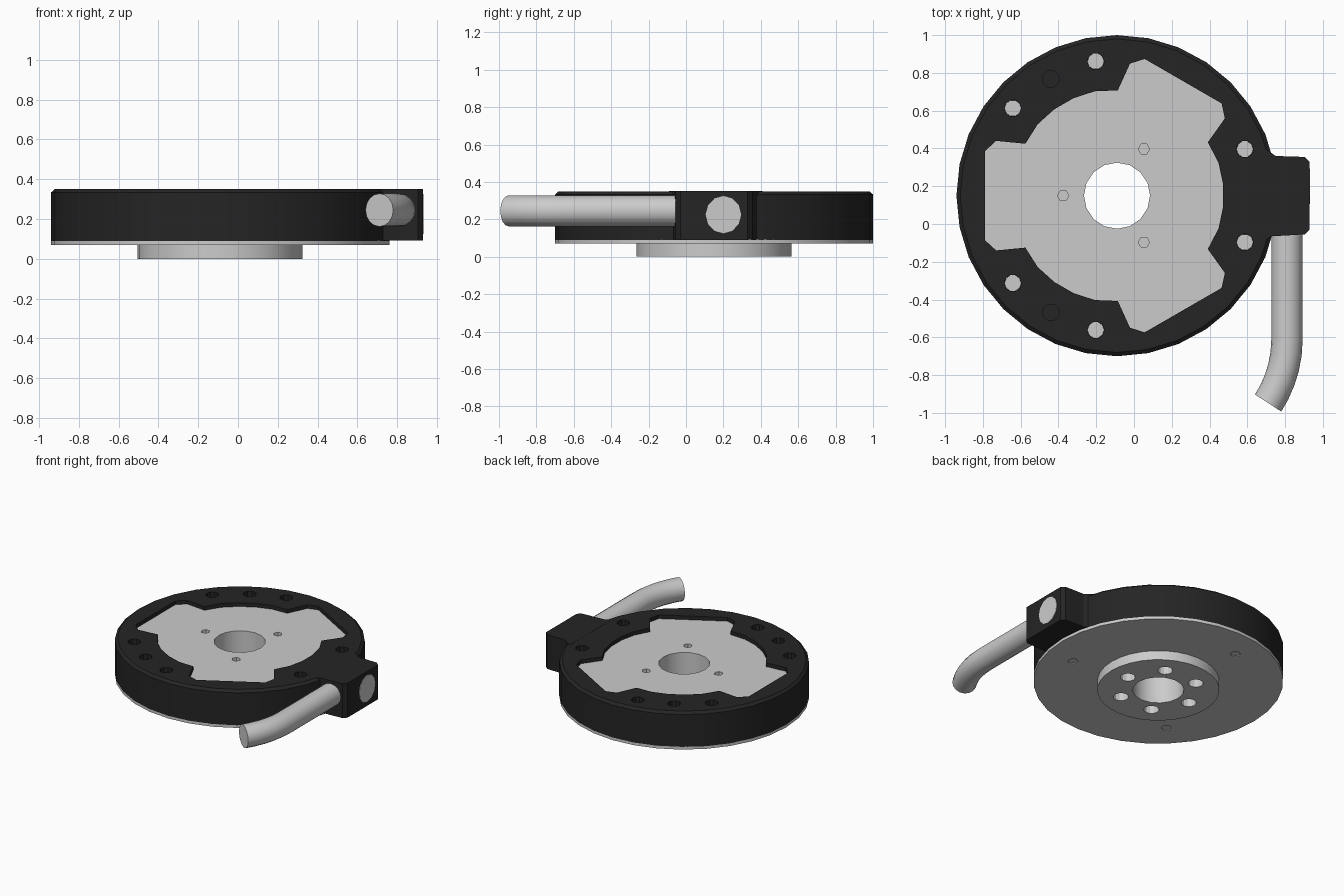
import bpy, bmesh
from math import sin, cos, pi, radians

if "Cube" in bpy.data.objects:
    bpy.data.objects.remove(bpy.data.objects["Cube"])

CX, CY = -0.09, 0.15          # axis of the disc


def material(name, rgb):
    m = bpy.data.materials.new(name)
    m.diffuse_color = (*rgb, 1)
    m.use_nodes = True
    m.node_tree.nodes["Principled BSDF"].inputs["Base Color"].default_value = m.diffuse_color
    return m


BLACK = material("black_plastic", (0.018, 0.018, 0.018))


def polar(r, deg):
    return CX + r * cos(radians(deg)), CY + r * sin(radians(deg))


def circle(r, n, c=(CX, CY)):
    return [(c[0] + r * cos(2 * pi * i / n), c[1] + r * sin(2 * pi * i / n)) for i in range(n)]


def finish(bm, name, mat=None, smooth=True):
    bmesh.ops.recalc_face_normals(bm, faces=bm.faces)
    me = bpy.data.meshes.new(name)
    bm.to_mesh(me)
    bm.free()
    ob = bpy.data.objects.new(name, me)
    bpy.context.collection.objects.link(ob)
    if mat:
        me.materials.append(mat)
    if smooth:
        shade(ob)
    return ob


def activate(ob):
    bpy.ops.object.select_all(action='DESELECT')
    ob.select_set(True)
    bpy.context.view_layer.objects.active = ob


def shade(ob):
    activate(ob)
    bpy.ops.object.shade_smooth_by_angle(angle=radians(25))


def skin(bm, loops):
    """Closed solid through a list of equal-sized 3D loops."""
    rings = [[bm.verts.new(p) for p in lp] for lp in loops]
    n = len(rings[0])
    for a, b in zip(rings, rings[1:]):
        for i in range(n):
            j = (i + 1) % n
            bm.faces.new((a[i], a[j], b[j], b[i]))
    bm.faces.new(rings[0][::-1])
    bm.faces.new(rings[-1])


def prisms(name, items, mat=None, smooth=True):
    """One object from several (outline, z0, z1) prisms."""
    bm = bmesh.new()
    for pts, z0, z1 in items:
        skin(bm, [[(x, y, z) for x, y in pts] for z in (z0, z1)])
    return finish(bm, name, mat, smooth)


def boolean(ob, other, op='DIFFERENCE'):
    other.hide_render = True
    mod = ob.modifiers.new("cut", 'BOOLEAN')
    mod.operation, mod.solver, mod.object = op, 'EXACT', other
    activate(ob)
    bpy.ops.object.modifier_apply(modifier=mod.name)
    bpy.data.objects.remove(other)
    shade(ob)


def lobed(grow):
    """Three-lobed outline: lobes at 60, 180 and 300 degrees."""
    pts = []
    for a in (60, 180, 300):
        c, s = cos(radians(a)), sin(radians(a))
        for u, v in ((.485, -.275), (.64, -.29), (.70, -.235), (.70, .235), (.64, .29), (.485, .275)):
            u, v = u + grow, v * (1 + grow)
            pts.append((CX + u * c - v * s, CY + u * s + v * c))
        pts += [polar(.565 + grow, a + d) for d in (42, 54, 66, 78)]
    return pts


# Black housing: chamfered disc with the cable block joined on
bm = bmesh.new()
skin(bm, [[(x, y, z) for x, y in circle(r, 32)] for r, z in ((.85, .09), (.85, .333), (.83, .35))])
housing = finish(bm, "housing", BLACK)
block_outline = [(.68, -.09), (.73, -.065), (.905, -.055), (.93, -.03), (.93, .33), (.905, .355), (.75, .36), (.68, .41)]
boolean(housing, prisms("block", [(block_outline, .0925, .351)], BLACK), 'UNION')

# Lobed pocket and the ring of screw holes
boolean(housing, prisms("pocket", [(lobed(0), 0, .5)], BLACK))
screws = [polar(.72, s * a) for a in (20, 99, 140) for s in (1, -1)]
pins = [polar(.71, s * 119.5) for s in (1, -1)]
boolean(housing, prisms("holes", [(circle(.045, 10, p), .24, .5) for p in screws + pins], BLACK))
prisms("screw_heads", [(circle(.044, 10, p), .235, .25) for p in screws])

# Grey core filling the pocket, with bore and three small sockets
core = prisms("core", [(lobed(.012), .085, .322)])
boolean(core, prisms("bore", [(circle(.175, 16), 0, .5)]))
sockets = [polar(.285, a) for a in (60, 180, 300)]
boolean(core, prisms("sockets", [(circle(.03, 6, p), .29, .5) for p in sockets]))

# Base plate with shallow screw seats underneath
base = prisms("base_plate", [(circle(.85, 32), .07, .091)])
boolean(base, prisms("bore", [(circle(.175, 16), 0, .5)]))
boolean(base, prisms("seats", [(circle(.035, 8, polar(.64, a)), 0, .076) for a in (-15, 105, 225)]))

# Mounting boss with six bolt holes
boss = prisms("boss", [(circle(.415, 32), 0, .071)])
cuts = [(circle(.175, 16), -.1, .5)]
cuts += [(circle(.052, 12, polar(.27, a)), -.1, .06) for a in range(0, 360, 60)]
boolean(boss, prisms("boss_holes", cuts))

# Round cap on the outer face of the block
bm = bmesh.new()
ring = [(.2 + .095 * cos(2 * pi * i / 12), .225 + .1 * sin(2 * pi * i / 12)) for i in range(12)]
skin(bm, [[(x, y, z) for y, z in ring] for x in (.90, .933)])
finish(bm, "block_cap")

# Cable: straight run, then a bend toward the middle
path = [(.81, .0, 0), (.81, -.61, 0)]
path += [(.81 - .62 * (1 - cos(radians(t))), -.61 - .62 * sin(radians(t)), t) for t in (7, 14, 20, 27, 33)]
loops = []
for x, y, t in path:
    c, s = cos(radians(t)), sin(radians(t))
    loops.append([(x + .083 * cos(k) * c, y - .083 * cos(k) * s, .245 + .083 * sin(k))
                  for k in (2 * pi * i / 16 for i in range(16))])
bm = bmesh.new()
skin(bm, loops)
finish(bm, "cable")
